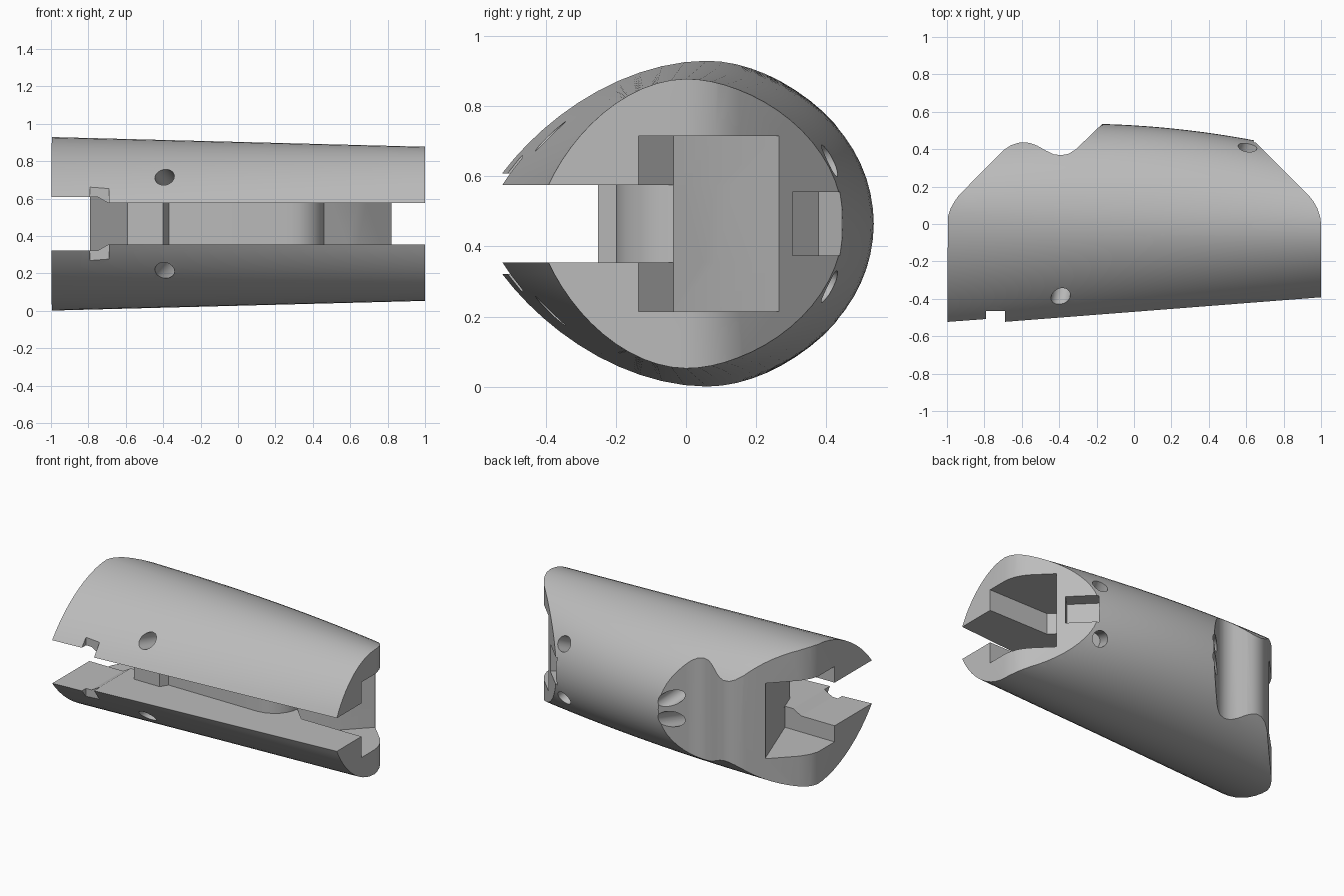
import bpy
import math
from mathutils import Vector, Matrix

cube = bpy.data.objects.get("Cube")
if cube:
    bpy.data.objects.remove(cube, do_unlink=True)

MID = 0.465  # height of the symmetry plane

grey = bpy.data.materials.new("plain_grey")
grey.use_nodes = True
grey.diffuse_color = (0.5, 0.5, 0.5, 1)
grey.node_tree.nodes["Principled BSDF"].inputs["Base Color"].default_value = (0.5, 0.5, 0.5, 1)


def make_object(name, verts, faces):
    mesh = bpy.data.meshes.new(name)
    mesh.from_pydata(verts, [], faces)
    mesh.materials.append(grey)
    obj = bpy.data.objects.new(name, mesh)
    bpy.context.collection.objects.link(obj)
    return obj


def loft(name, rings):
    n, count = len(rings[0]), len(rings)
    faces = [tuple(reversed(range(n))), tuple(range((count - 1) * n, count * n))]
    for r in range(count - 1):
        for i in range(n):
            j = (i + 1) % n
            faces.append((r * n + i, r * n + j, r * n + n + j, r * n + n + i))
    return make_object(name, [p for ring in rings for p in ring], faces)


def prism(name, outline, half_height):
    """Counter-clockwise plan outline, extruded evenly about the middle plane."""
    return loft(name, [[(x, y, MID + s * half_height) for x, y in outline] for s in (-1, 1)])


def box(name, centre, size, turn=0.0):
    pts = [(-1, -1), (1, -1), (1, 1), (-1, 1)]
    rot = Matrix.Rotation(turn, 3, 'Z')
    rings = [[Vector(centre) + rot @ Vector((a * size[0] / 2, b * size[1] / 2, s * size[2] / 2))
              for a, b in pts] for s in (-1, 1)]
    return loft(name, rings)


def rod(name, start, end, radius, sides=32):
    a, b = Vector(start), Vector(end)
    q = (b - a).to_track_quat('Z', 'Y')
    ring = [q @ Vector((radius * math.cos(2 * math.pi * i / sides),
                        radius * math.sin(2 * math.pi * i / sides), 0)) for i in range(sides)]
    return loft(name, [[p + c for p in ring] for c in (a, b)])


def section(x, steps=32):
    """Egg section: elliptical back, tapering wedge at the front."""
    t = (x + 1) / 2
    height = 0.464 - 0.052 * t
    crest = 0.06 * (1 - t)
    back = 0.535 - 0.067 * (x + 0.18) - 0.099 * (x + 0.18) * (x - 0.24) - crest
    nose = 0.66 - 0.235 * t
    upper = []
    for i in range(steps + 1):
        a = math.pi * i / steps
        if a <= math.pi / 2:
            upper.append((crest + back * math.cos(a), height * math.sin(a)))
        else:
            u = -math.cos(a)
            v = max(0.0, 1 - u ** 1.9) ** (0.75 - 0.07 * t)
            upper.append((crest - nose * u, height * v if i < steps else 0.0))
    lower = [(y, -z) for y, z in reversed(upper[1:-1])]
    return [(x, y, MID + z) for y, z in upper + lower]


# Tapered shell
body = loft("handle_body", [section(-1.05 + 2.1 * i / 28) for i in range(29)])

# Plan outline with the wavy back edge
plan = prism("plan_cutter", [
    (-1, -1), (1, -1), (1, 0), (0.995, 0.04), (0.98, 0.085), (0.96, 0.12), (0.935, 0.152),
    (0.55, 0.537), (0.5, 0.7), (-0.1, 0.7), (-0.17, 0.535), (-0.31, 0.4), (-0.35, 0.375),
    (-0.39, 0.368), (-0.43, 0.373), (-0.47, 0.392), (-0.52, 0.42), (-0.55, 0.431),
    (-0.58, 0.437), (-0.62, 0.434), (-0.66, 0.42), (-0.7, 0.393), (-0.935, 0.155),
    (-0.96, 0.12), (-0.98, 0.085), (-0.995, 0.04)], 0.8)

# Front slot wrapped around the solid core
cutters = [prism("slot_cutter", [
    (-1.2, -1), (1.2, -1), (1.2, 0.265), (0.82, 0.265), (0.64, 0.085), (0.46, -0.035),
    (0.455, -0.07), (0.44, -0.105), (0.41, -0.145), (0.37, -0.175), (0.33, -0.192),
    (0.28, -0.2), (-0.37, -0.2), (-0.4, -0.25), (-0.59, -0.25), (-0.79, 0.3), (-1.2, 0.3)], 0.11)]

# Taller pockets in both ends
cutters.append(prism("small_end_cutter", [
    (0.46, -0.035), (0.56, -0.135), (1.2, -0.135), (1.2, 0.265), (0.82, 0.265),
    (0.64, 0.085)], 0.25))
cutters.append(prism("large_end_cutter", [
    (-1.2, -0.135), (-0.632, -0.135), (-0.79, 0.3), (-1.2, 0.3)], 0.25))

# Widened slot mouth and the notch beside it
mouth = [(-1.2, -0.143), (-0.75, -0.143), (-0.69, -0.109), (-0.69, 0.109),
         (-0.75, 0.143), (-1.2, 0.143)]
cutters.append(loft("mouth_cutter", [[(x, y, MID + z) for x, z in mouth] for y in (-0.1, -1)]))
cutters.append(box("notch_cutter", (-0.74, -0.72, MID), (0.1, 0.51, 0.405)))

# Recess on the slanted back corner
cutters.append(box("recess_cutter", (0.717, 0.377, MID), (0.2, 0.2, 0.18), -math.pi / 4))

# Mirrored pairs of holes
for s, side in ((1, "upper"), (-1, "lower")):
    cutters.append(rod(side + "_long_hole", (-0.425, -0.56, MID + s * 0.285),
                       (-0.2, 0.62, MID + s * 0.04), 0.05))
    cutters.append(rod(side + "_back_hole", (0.66, 0.56, MID + s * 0.25),
                       (0.56, 0.28, MID + s * 0.12), 0.05))


def boolean(target, tool, operation):
    mod = target.modifiers.new(operation.lower(), 'BOOLEAN')
    mod.operation = operation
    mod.solver = 'EXACT'
    mod.object = tool
    tool.hide_render = True
    bpy.context.view_layer.update()
    graph = bpy.context.evaluated_depsgraph_get()
    result = bpy.data.meshes.new_from_object(target.evaluated_get(graph))
    target.modifiers.clear()
    target.data = result
    bpy.data.objects.remove(tool, do_unlink=True)


boolean(body, plan, 'INTERSECT')
for cutter in cutters:
    boolean(body, cutter, 'DIFFERENCE')

# Smooth shell with crisp cut edges
bpy.ops.object.select_all(action='DESELECT')
body.select_set(True)
bpy.context.view_layer.objects.active = body
bpy.ops.object.shade_smooth_by_angle(angle=math.radians(25))
